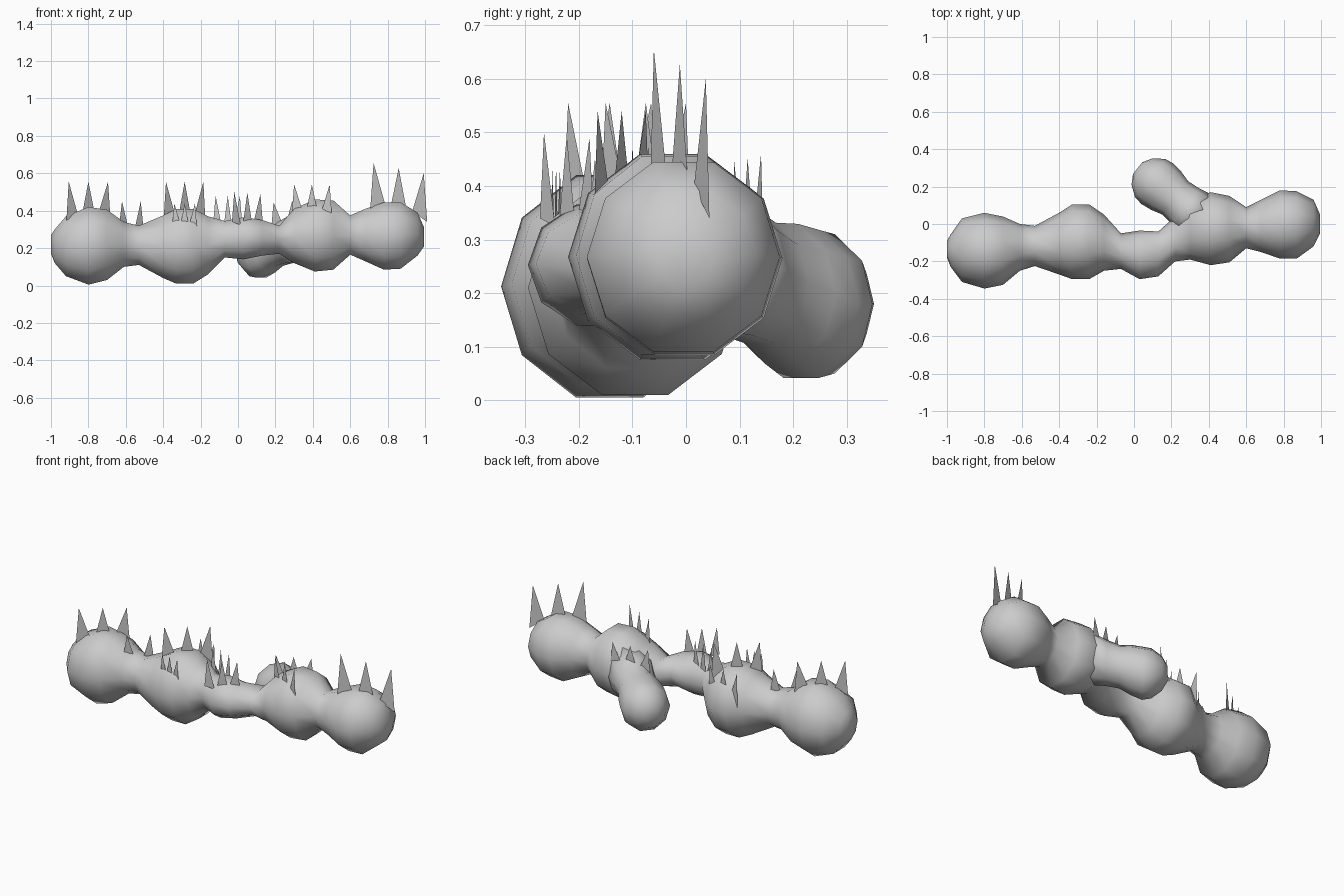
import bpy, bmesh, math
from mathutils import Vector
from mathutils.bvhtree import BVHTree

if "Cube" in bpy.data.objects:
    bpy.data.objects.remove(bpy.data.objects["Cube"])

SIDES = 10
FLAT = math.cos(math.pi / SIDES)


def make_object(name, bm, smooth):
    me = bpy.data.meshes.new(name)
    bm.to_mesh(me)
    for p in me.polygons:
        p.use_smooth = smooth
    ob = bpy.data.objects.new(name, me)
    bpy.context.collection.objects.link(ob)
    return ob


def loft(name, rings):
    """Skin flat-topped ten-sided rings: (centre, sideways axis, half width, half height)."""
    bm = bmesh.new()
    loops = []
    for c, side, rw, rh in rings:
        loop = []
        for i in range(SIDES):
            a = 2 * math.pi * i / SIDES
            loop.append(bm.verts.new(c + side * rw * math.cos(a)
                                     + Vector((0, 0, rh / 0.951 * math.sin(a)))))
        loops.append(loop)
    for a, b in zip(loops, loops[1:]):
        for i in range(SIDES):
            j = (i + 1) % SIDES
            bm.faces.new((a[i], a[j], b[j], b[i]))
    bm.faces.new(loops[0])
    bm.faces.new(loops[-1])
    bmesh.ops.recalc_face_normals(bm, faces=bm.faces)
    tree = BVHTree.FromBMesh(bm)
    make_object(name, bm, True)
    bm.free()
    return tree


# Bulging main stem: x, y min, y max, z min, z max
STEM = [
    (-1.0, -.18, -.09, .17, .27), (-.98, -.23, -.055, .12, .30),
    (-.92, -.31, .03, .05, .37), (-.80, -.345, .06, .005, .42),
    (-.70, -.325, .04, .03, .405), (-.61, -.25, 0, .10, .34),
    (-.53, -.225, -.01, .11, .32), (-.40, -.27, .06, .04, .375),
    (-.33, -.295, .105, .01, .41), (-.24, -.295, .105, .01, .41),
    (-.16, -.25, .05, .06, .37), (-.07, -.24, -.05, .15, .345),
    (.03, -.295, -.035, .14, .365), (.13, -.28, -.04, .16, .35),
    (.22, -.20, .04, .17, .32), (.30, -.19, .13, .12, .41),
    (.41, -.22, .17, .075, .46), (.51, -.205, .15, .085, .455),
    (.60, -.13, .09, .165, .375), (.68, -.15, .13, .13, .41),
    (.78, -.185, .18, .085, .445), (.87, -.185, .175, .09, .445),
    (.96, -.12, .13, .16, .39), (.995, -.05, .05, .21, .31),
]
stem = loft("main_stem", [
    (Vector((x, (y0 + y1) / 2, (z0 + z1) / 2)), Vector((0, 1, 0)), (y1 - y0) / 2, (z1 - z0) / 2)
    for x, y0, y1, z0, z1 in STEM])

# Side branch: distance along the branch, radius
d = Vector((.78, -.62, 0)).normalized()
side = Vector((-d.y, d.x, 0))
start = Vector((.125, .215, .18))
BRANCH = [(-.135, .04), (-.105, .09), (-.05, .13), (0, .138), (.06, .13),
          (.12, .113), (.19, .12), (.28, .14)]
branch = loft("side_branch", [
    (start + d * t + Vector((0, 0, max(t, 0) * .32)), side, r, r) for t, r in BRANCH])


def surface_z(x, y):
    zs = []
    for tree in (stem, branch):
        hit = tree.ray_cast(Vector((x, y, 2)), Vector((0, 0, -1)))[0]
        if hit:
            zs.append(hit.z)
    return max(zs) if zs else .35


# Rows of flat thorns: first tip (x, y, z), last tip (x, y, z), count, base width
ROWS = [
    ((-.905, -.22, .555), (-.695, -.065, .555), 3, .075),
    ((-.62, -.17, .45), (-.52, -.09, .45), 2, .055),
    ((-.385, -.15, .555), (-.185, 0, .555), 3, .07),
    ((-.38, .06, .44), (-.18, .03, .44), 3, .045),
    ((-.34, -.235, .44), (-.23, -.25, .44), 3, .04),
    ((-.12, -.07, .48), (.01, -.10, .48), 3, .045),
    ((-.02, -.265, .50), (.12, -.18, .49), 3, .055),
    ((.30, -.075, .54), (.49, -.165, .54), 3, .06),
    ((.19, .09, .445), (.39, .14, .46), 3, .06),
    ((.725, -.06, .655), (.993, .037, .60), 3, .085),
]
bm = bmesh.new()
for a, b, n, w in ROWS:
    a, b = Vector(a), Vector(b)
    mid = (a + b) / 2
    along = Vector((b.x - a.x, b.y - a.y, 0)).normalized()
    for i in range(n):
        tip = a.lerp(b, i / (n - 1))
        foot = mid + (tip - mid) * .84     # outer thorns lean outwards
        corners = []
        for s in (-.5, .5):
            p = foot + along * w * s
            corners.append(bm.verts.new((p.x, p.y, surface_z(p.x, p.y) - .01)))
        bm.faces.new((*corners, bm.verts.new(tip)))
make_object("thorns", bm, False)
bm.free()
